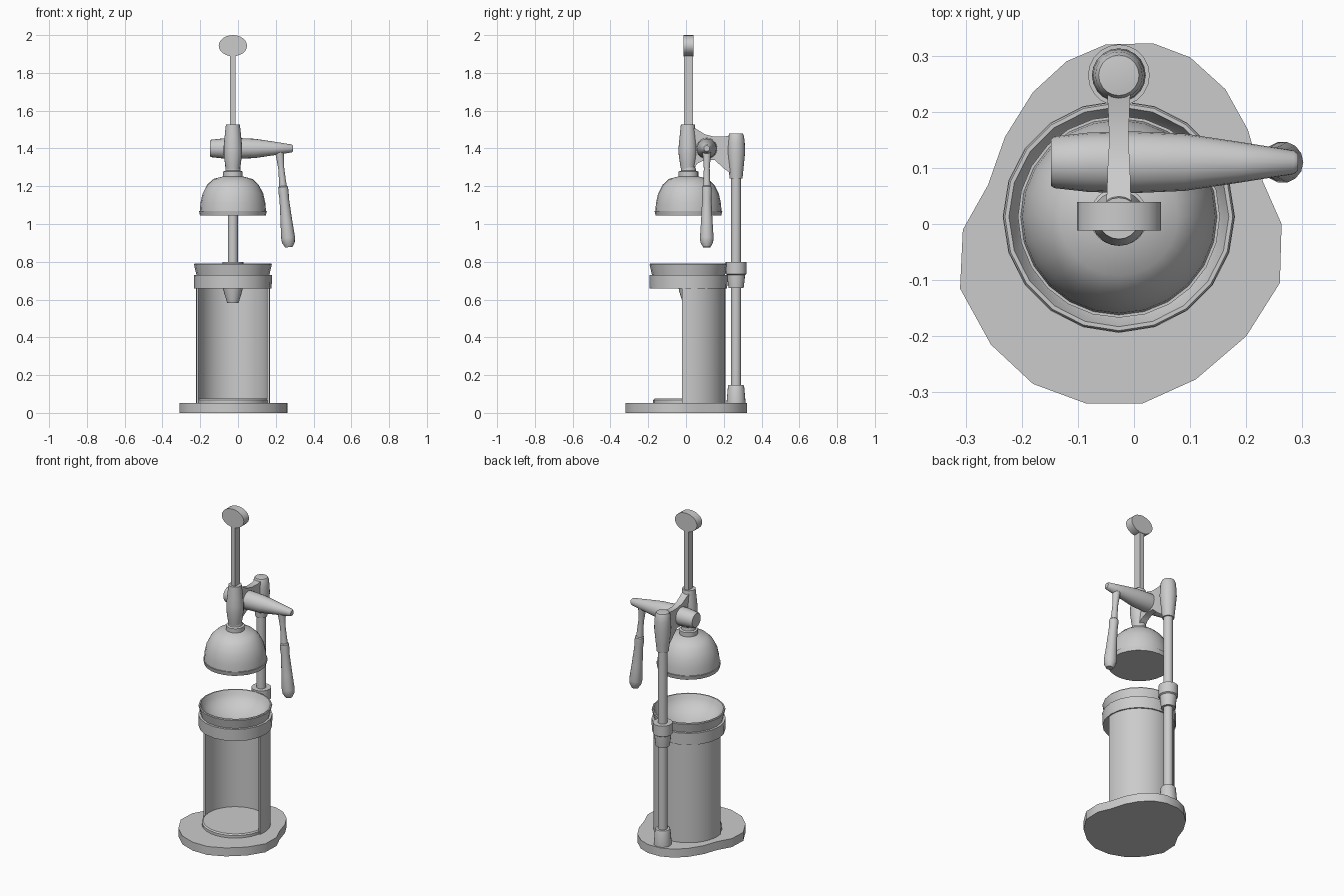
import bpy, bmesh, math
from mathutils import Vector

if "Cube" in bpy.data.objects:
    bpy.data.objects.remove(bpy.data.objects["Cube"])

CX, CY = -0.027, 0.013      # press axis
PX, PY = -0.027, 0.265      # rear post axis


def finish(name, bm, smooth=True):
    bmesh.ops.recalc_face_normals(bm, faces=bm.faces)
    me = bpy.data.meshes.new(name)
    bm.to_mesh(me)
    bm.free()
    ob = bpy.data.objects.new(name, me)
    bpy.context.collection.objects.link(ob)
    if smooth:
        bpy.ops.object.select_all(action='DESELECT')
        ob.select_set(True)
        bpy.context.view_layer.objects.active = ob
        bpy.ops.object.shade_smooth_by_angle(angle=math.radians(32))
    return ob


def loft(name, rings, smooth=True):
    """Skin a list of equal-length point rings and cap both ends."""
    bm = bmesh.new()
    vs = [[bm.verts.new(p) for p in r] for r in rings]
    n = len(vs[0])
    for a, b in zip(vs, vs[1:]):
        for i in range(n):
            j = (i + 1) % n
            bm.faces.new((a[i], a[j], b[j], b[i]))
    bm.faces.new(vs[0])
    bm.faces.new(vs[-1])
    return finish(name, bm, smooth)


def turned(name, profile, origin, axis=(0, 0, 1), n=20):
    """Turned part: profile of (radius, distance along axis)."""
    q = Vector((0, 0, 1)).rotation_difference(Vector(axis).normalized())
    rings = []
    for r, h in profile:
        rings.append([Vector(origin) + q @ Vector((r * math.cos(2 * math.pi * i / n),
                      r * math.sin(2 * math.pi * i / n), h)) for i in range(n)])
    return loft(name, rings)


# base plate
outline = [(-.05, .32), (-.12, .29), (-.18, .235), (-.23, .155), (-.26, .07),
           (-.305, -.01), (-.31, -.115), (-.255, -.215), (-.18, -.285), (-.085, -.32),
           (.015, -.32), (.11, -.277), (.2, -.2), (.26, -.105), (.263, 0), (.23, .075),
           (.203, .168), (.163, .24), (.10, .297), (.034, .322)]
loft("base", [[(x, y, z) for x, y in outline] for z in (0, .052)])

# glass rest inside the housing
turned("glass_rest", [(.187, .045), (.187, .068), (.18, .075)], (CX, CY, 0), n=28)

# half-round housing, open to the front
arc = [math.radians(-10 + 200 * i / 20) for i in range(21)]
section = [(.196 * math.cos(a), .196 * math.sin(a)) for a in arc]
section += [(.184 * math.cos(a), .184 * math.sin(a)) for a in reversed(arc)]
loft("housing", [[(CX + x, CY + y, z) for x, y in section] for z in (.05, .67)])

# juice bowl with collar and spout
turned("juice_bowl", [(.03, .582), (.048, .64), (.052, .658), (.205, .658), (.207, .73),
                      (.193, .73), (.206, .785), (.203, .79), (.196, .79), (.186, .765),
                      (.17, .74), (.14, .715), (.10, .695), (.05, .68), (.012, .675)],
       (CX, CY, 0))

# rear post and its collars
turned("post", [(.027, .04), (.027, 1.3)], (PX, PY, 0), n=16)
turned("post_foot", [(.05, .05), (.05, .06), (.043, .14), (.04, .147), (.027, .148)],
       (PX, PY, 0))
turned("post_collar", [(.027, .66), (.04, .66), (.046, .71), (.047, .73), (.055, .735),
                       (.055, .8), (.027, .8)], (PX, PY, 0))
turned("post_cap", [(.034, 1.24), (.039, 1.29), (.048, 1.38), (.046, 1.43), (.042, 1.465),
                    (.036, 1.478), (.02, 1.48)], (PX, PY, 0))

# arm joining post and press guide: (y, bottom z, top z, half width)
arm = [(.02, 1.27, 1.52, .024), (.06, 1.32, 1.5, .021), (.10, 1.34, 1.475, .02),
       (.15, 1.34, 1.462, .017), (.20, 1.295, 1.462, .019), (.26, 1.25, 1.475, .022)]
loft("arm", [[(CX - w, y, b), (CX + w, y, b), (CX + w, y, t), (CX - w, y, t)]
             for y, b, t, w in arm])

# press guide, rack bar and stop knob
turned("press_guide", [(.036, 1.285), (.042, 1.32), (.049, 1.37), (.049, 1.41),
                       (.044, 1.46), (.037, 1.528), (.015, 1.528)], (CX, .01, 0))
loft("rack_bar", [[(CX + sx * .015, .013 + sy * .023, z)
                   for sx, sy in ((-1, -1), (1, -1), (1, 1), (-1, 1))] for z in (1.25, 1.92)])
ang = [2 * math.pi * i / 24 for i in range(24)]
loft("stop_knob", [[(CX + .075 * math.cos(a), y, 1.944 + .056 * math.sin(a)) for a in ang]
                   for y in (-.012, .039)])

# pressing bell
turned("press_bell", [(.174, 1.045), (.18, 1.07), (.175, 1.07), (.172, 1.11), (.161, 1.16),
                      (.137, 1.207), (.105, 1.238), (.052, 1.252), (.052, 1.278),
                      (.04, 1.282), (.038, 1.3)], (CX, CY, 0), n=24)

# horizontal crank hub
turned("crank_hub", [(.042, -.148), (.046, -.142), (.053, -.08), (.055, 0), (.051, .09),
                     (.036, .19), (.021, .285), (.015, .292)], (0, .11, 1.4), (1, 0, 0))

# crank lever and grip
top, axis = (.22, .11, 1.385), (.05, 0, -.51)
turned("crank_lever", [(.024, 0), (.021, .03), (.016, .09), (.018, .15), (.021, .2)],
       top, axis, n=14)
turned("crank_grip", [(.021, .185), (.026, .19), (.027, .22), (.025, .25), (.031, .37),
                      (.037, .46), (.034, .485), (.02, .51)], top, axis, n=14)
